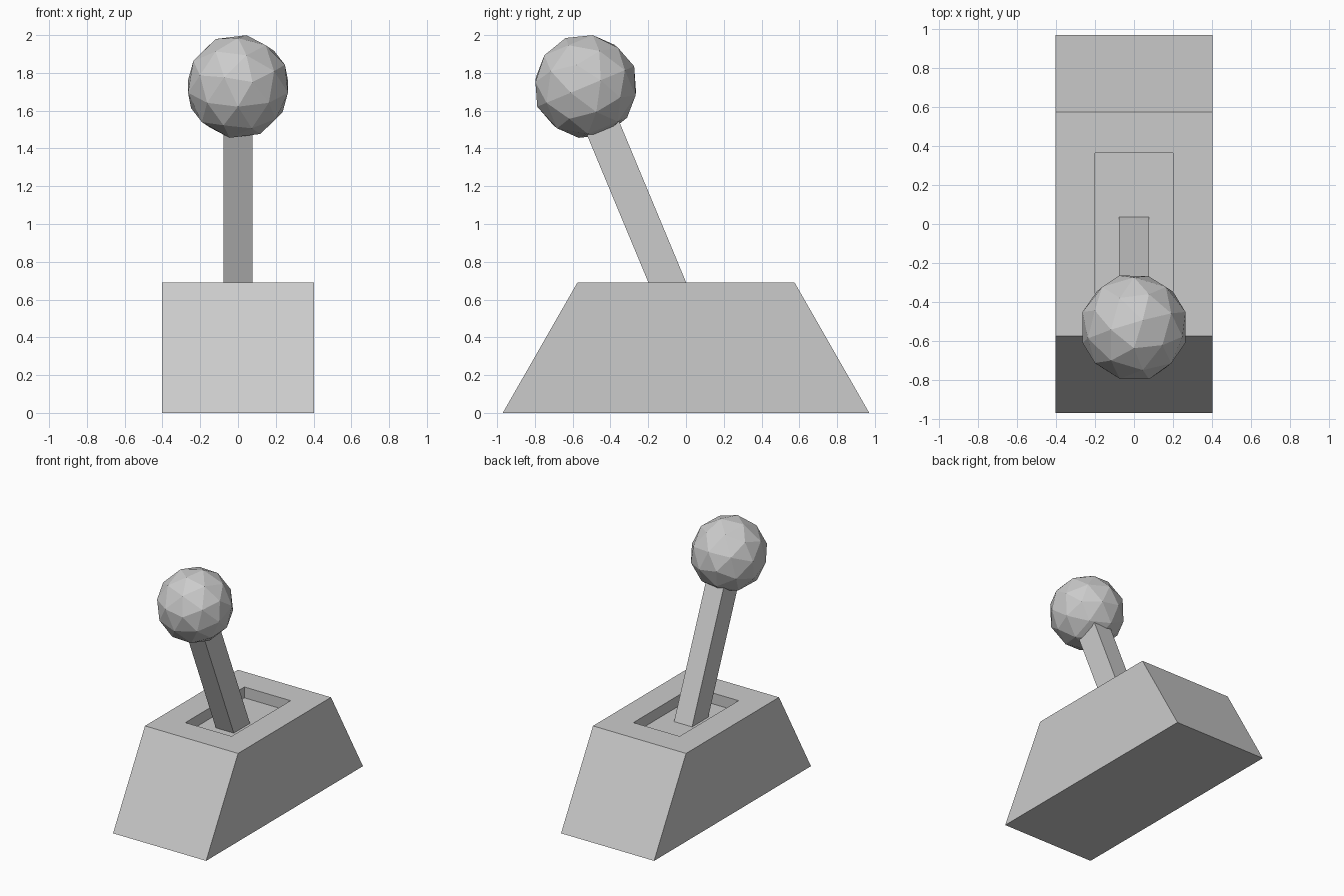
import bpy, bmesh
from math import radians, tan
from mathutils import Vector

if "Cube" in bpy.data.objects:
    bpy.data.objects.remove(bpy.data.objects["Cube"])

TILT = radians(22.6)
BASE_TOP = 0.69
FLOOR = 0.605
BALL = Vector((0, -0.531, 1.728))


def extrude_profile(name, profile, half_width):
    """Extrude a (y, z) side profile symmetrically along x; return object and bmesh."""
    bm = bmesh.new()
    face = bm.faces.new([bm.verts.new((-half_width, y, z)) for y, z in profile])
    ext = bmesh.ops.extrude_face_region(bm, geom=[face], use_keep_orig=True)
    verts = [g for g in ext["geom"] if isinstance(g, bmesh.types.BMVert)]
    bmesh.ops.translate(bm, verts=verts, vec=(2 * half_width, 0, 0))
    bmesh.ops.recalc_face_normals(bm, faces=bm.faces)
    mesh = bpy.data.meshes.new(name)
    obj = bpy.data.objects.new(name, mesh)
    bpy.context.collection.objects.link(obj)
    return obj, bm


def finish(obj, bm):
    bm.to_mesh(obj.data)
    bm.free()


# Trapezoid housing with a rectangular recess in the top
base, bm = extrude_profile(
    "base", [(-0.97, 0), (0.97, 0), (0.575, BASE_TOP), (-0.575, BASE_TOP)], 0.403)
top = max(bm.faces, key=lambda f: f.calc_center_median().z)
bmesh.ops.inset_region(bm, faces=[top], thickness=0.2)
for v in top.verts:
    v.co.x = 0.2 if v.co.x > 0 else -0.2
    v.co.y = 0.365 if v.co.y > 0 else -0.365
slot_floor = bmesh.ops.extrude_discrete_faces(bm, faces=[top])["faces"][0]
for v in slot_floor.verts:
    v.co.z = FLOOR
finish(base, bm)

# Leaning lever, from the recess floor into the ball
def lever_y(z):
    return BALL.y - (z - BALL.z) * tan(TILT)

low, high = FLOOR - 0.01, BALL.z - 0.05
lever, bm = extrude_profile(
    "lever", [(lever_y(low) - 0.1, low), (lever_y(low) + 0.1, low),
              (lever_y(high) + 0.1, high), (lever_y(high) - 0.1, high)], 0.078)
finish(lever, bm)

# Faceted ball knob, tilted with the lever
bpy.ops.mesh.primitive_ico_sphere_add(
    subdivisions=2, radius=0.278, location=BALL, rotation=(TILT, 0, 0))
bpy.context.object.name = "knob"
